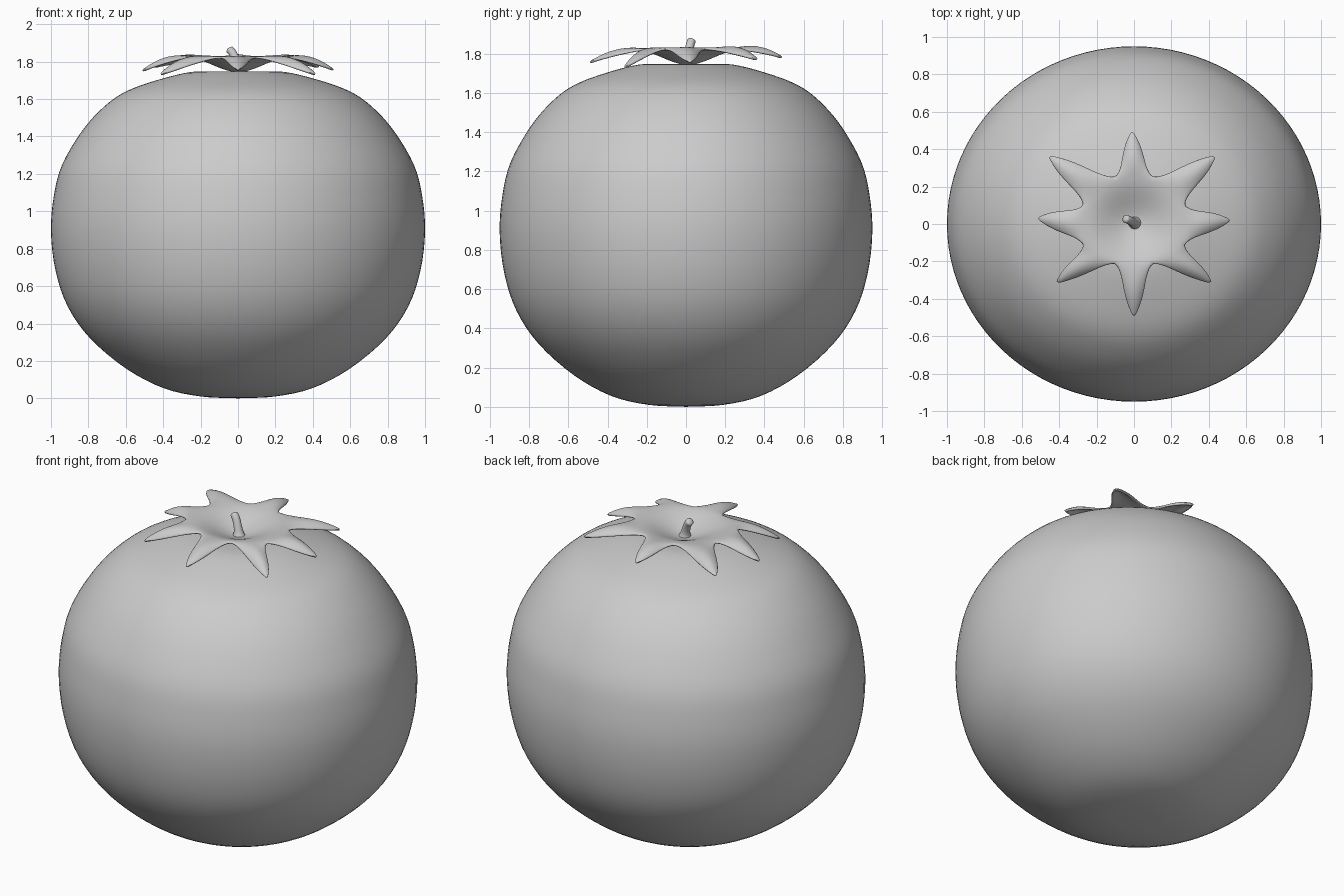
import bpy, bmesh, math
from mathutils import Vector

if "Cube" in bpy.data.objects:
    bpy.data.objects.remove(bpy.data.objects["Cube"])

grey = bpy.data.materials.new("plain grey")
grey.diffuse_color = (0.6, 0.6, 0.6, 1)
grey.use_nodes = True
grey.node_tree.nodes["Principled BSDF"].inputs["Base Color"].default_value = grey.diffuse_color


def smooth_path(pts, steps):
    """Catmull-Rom curve through the points."""
    p = [Vector(q) for q in pts]
    p = [p[0] * 2 - p[1]] + p + [p[-1] * 2 - p[-2]]
    out = []
    for i in range(1, len(p) - 2):
        a, b, c, d = p[i - 1:i + 3]
        for s in range(steps):
            t = s / steps
            out.append(0.5 * (2 * b + (c - a) * t + (2 * a - 5 * b + 4 * c - d) * t * t
                              + (3 * b - a - 3 * c + d) * t ** 3))
    return out + [p[-2]]


def finish(name, bm):
    bmesh.ops.remove_doubles(bm, verts=bm.verts, dist=0.0005)
    bmesh.ops.recalc_face_normals(bm, faces=bm.faces)
    mesh = bpy.data.meshes.new(name)
    bm.to_mesh(mesh)
    bm.free()
    mesh.materials.append(grey)
    mesh.shade_smooth()
    obj = bpy.data.objects.new(name, mesh)
    bpy.context.collection.objects.link(obj)
    return obj


def skin(bm, rows, closed=False):
    """Quads between successive rows of points."""
    grid = [[bm.verts.new(p) for p in row] for row in rows]
    n = len(grid[0])
    for a, b in zip(grid, grid[1:]):
        for i in range(n if closed else n - 1):
            j = (i + 1) % n
            bm.faces.new((a[i], a[j], b[j], b[i]))
    return grid


# Fruit body: slightly oval lathe with a shallow dimple on top
profile = [(0, 0, 0), (0.2, 0, 0.01), (0.4, 0, 0.055), (0.6, 0, 0.16), (0.79, 0, 0.32),
           (0.91, 0, 0.49), (0.975, 0, 0.68), (1, 0, 0.89), (0.985, 0, 1.08),
           (0.94, 0, 1.25), (0.83, 0, 1.435), (0.71, 0, 1.565), (0.59, 0, 1.645),
           (0.42, 0, 1.705), (0.25, 0, 1.745), (0.12, 0, 1.745), (0, 0, 1.735)]
SEG = 96
bm = bmesh.new()
skin(bm, [[(p.x * math.cos(k * math.tau / SEG), 0.95 * p.x * math.sin(k * math.tau / SEG), p.z)
           for k in range(SEG)] for p in smooth_path(profile, 4)], closed=True)
finish("fruit_body", bm)

# Calyx: dished centre with eight drooping leaves
# leaf tips (x, y, z) and the notches between them, counter-clockwise from +x
tips = [(0.51, 0.02, 1.755), (0.43, 0.36, 1.77), (-0.01, 0.49, 1.78), (-0.45, 0.36, 1.77),
        (-0.51, 0.03, 1.75), (-0.41, -0.31, 1.73), (0, -0.49, 1.755), (0.41, -0.31, 1.73)]
notches = [(0.27, 0.10), (0.10, 0.25), (-0.10, 0.25), (-0.27, 0.10),
           (-0.27, -0.11), (-0.10, -0.21), (0.10, -0.21), (0.27, -0.11)]
# width of a leaf along its length, from notch to tip
taper = [(0, 1), (0.1, 0.82), (0.25, 0.68), (0.45, 0.57), (0.65, 0.44), (0.8, 0.3),
         (0.92, 0.15), (1, 0.03)]
centre = Vector((0, 0.01, 0))
ACROSS = 8


def dish(p):
    r = min((p - centre).length / 0.26, 1)
    return 1.75 + 0.075 * r * r * (3 - 2 * r)


bm = bmesh.new()
for k, tip in enumerate(tips):
    right, left = (Vector((*notches[j], 0)) for j in (k - 1, k))
    end, mid = Vector((tip[0], tip[1], 0)), (left + right) / 2
    rows = []
    for s in range(9):                       # wedge of the central dish
        row = [centre.lerp(right.lerp(left, i / ACROSS), s / 8) for i in range(ACROSS + 1)]
        rows.append([Vector((p.x, p.y, dish(p))) for p in row])
    for t, w in taper[1:]:                   # free leaf blade
        row = []
        for i in range(ACROSS + 1):
            u = 2 * i / ACROSS - 1
            p = mid.lerp(end, t) + (left - right) * 0.5 * u * w
            base = dish(mid.lerp(left if u > 0 else right, abs(u)))
            z = base * (1 - t) + tip[2] * t + 0.03 * math.sin(math.pi * t) * (1 - u * u * 0.9)
            row.append(Vector((p.x, p.y, z)))
        rows.append(row)
    skin(bm, rows)
calyx = finish("calyx", bm)
thick = calyx.modifiers.new("thickness", 'SOLIDIFY')
thick.thickness = 0.014
thick.offset = 0
round_off = calyx.modifiers.new("rounding", 'SUBSURF')
round_off.levels = round_off.render_levels = 1

# Stem: short bent stalk with a domed end
path = smooth_path([(0.005, 0.005, 1.735), (-0.005, 0.01, 1.79), (-0.025, 0.02, 1.84),
                    (-0.045, 0.028, 1.865)], 4)
bm = bmesh.new()
rows = []
for i, p in enumerate(path):
    f = i / (len(path) - 1)
    r = 0.022 + 0.03 * (1 - f) ** 6
    axis = (path[min(i + 1, len(path) - 1)] - path[max(i - 1, 0)]).normalized()
    side = axis.cross(Vector((0, 1, 0))).normalized()
    other = axis.cross(side)
    rows.append([p + (side * math.cos(a) + other * math.sin(a)) * r
                 for a in (j * math.tau / 16 for j in range(16))])
last = path[-1]
rows.append([last + (q - last) * 0.6 + axis * 0.007 for q in rows[-1]])
grid = skin(bm, rows, closed=True)
bm.faces.new(grid[-1])
finish("stem", bm)
